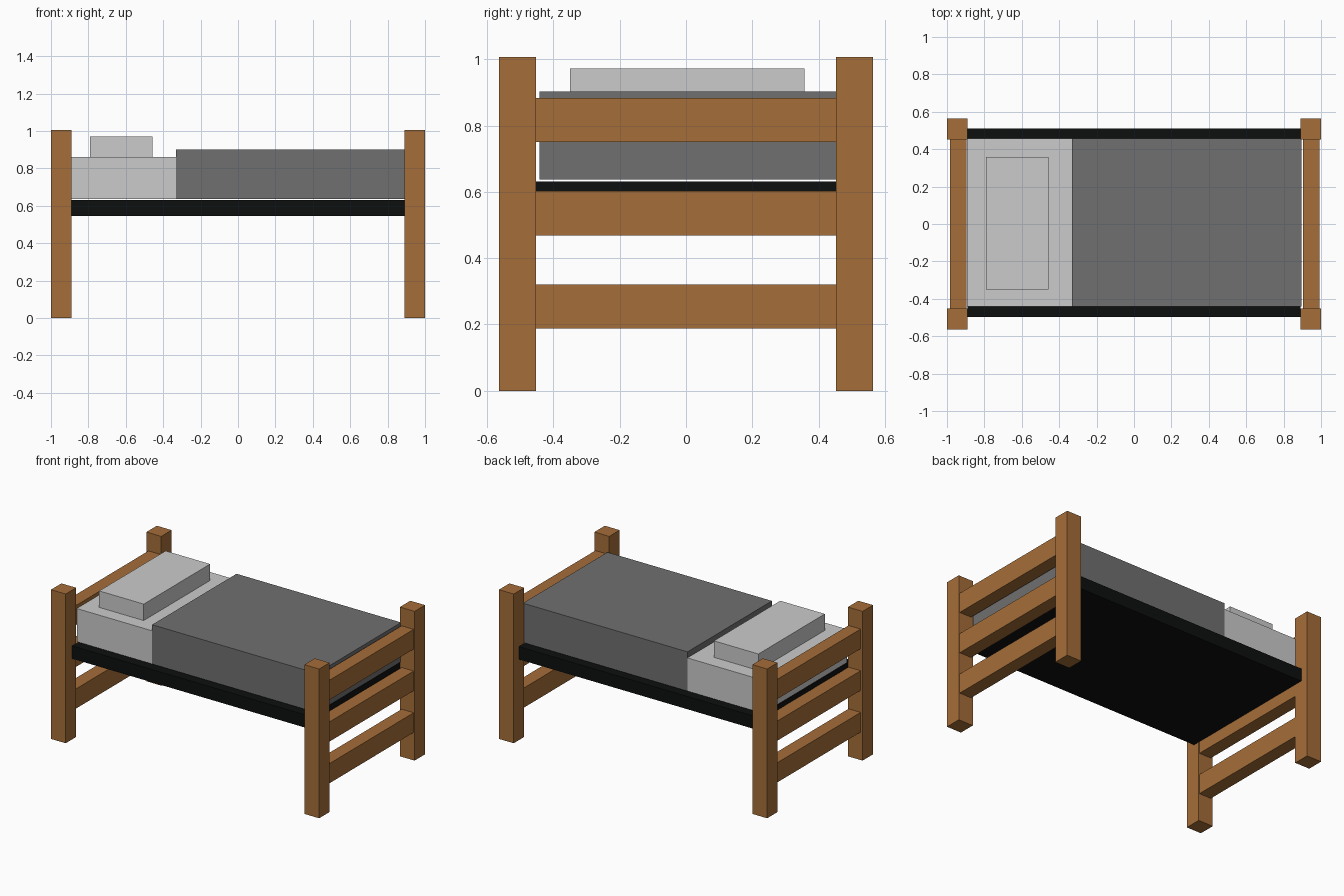
import bpy
import bmesh

if "Cube" in bpy.data.objects:
    bpy.data.objects.remove(bpy.data.objects["Cube"])


def material(name, rgb):
    m = bpy.data.materials.new(name)
    m.diffuse_color = (*rgb, 1.0)
    m.use_nodes = True
    m.node_tree.nodes["Principled BSDF"].inputs["Base Color"].default_value = m.diffuse_color
    return m


def box(name, x, y, z, mat=None):
    """Box spanning the (min, max) range on each axis."""
    bm = bmesh.new()
    bmesh.ops.create_cube(bm, size=1.0)
    for v in bm.verts:
        v.co = [r[0] if c < 0 else r[1] for c, r in zip(v.co, (x, y, z))]
    mesh = bpy.data.meshes.new(name)
    bm.to_mesh(mesh)
    bm.free()
    obj = bpy.data.objects.new(name, mesh)
    bpy.context.collection.objects.link(obj)
    if mat:
        mesh.materials.append(mat)
    return obj


wood = material("wood", (0.377, 0.154, 0.041))
black = material("black", (0.004, 0.005, 0.0045))
dark_grey = material("dark_grey", (0.161, 0.161, 0.161))

# Posts and three rails at the head and foot
ends = {"head": ((-1.0, -0.89), (-0.985, -0.895)),
        "foot": ((0.89, 1.0), (0.903, 0.993))}
for end, (post_x, rail_x) in ends.items():
    box(f"{end}_post_front", post_x, (-0.564, -0.453), (0, 1.006), wood)
    box(f"{end}_post_back", post_x, (0.453, 0.564), (0, 1.006), wood)
    for level, z in (("lower", 0.188), ("middle", 0.469), ("upper", 0.75)):
        box(f"{end}_rail_{level}", rail_x, (-0.453, 0.453), (z, z + 0.133), wood)

# Bed base
box("bed_base", (-0.89, 0.89), (-0.497, 0.51), (0.545, 0.631), black)

# Bedding
box("mattress", (-0.893, -0.331), (-0.442, 0.457), (0.637, 0.861))
box("blanket", (-0.331, 0.896), (-0.442, 0.457), (0.637, 0.902), dark_grey)
box("pillow", (-0.79, -0.458), (-0.35, 0.357), (0.861, 0.972))
